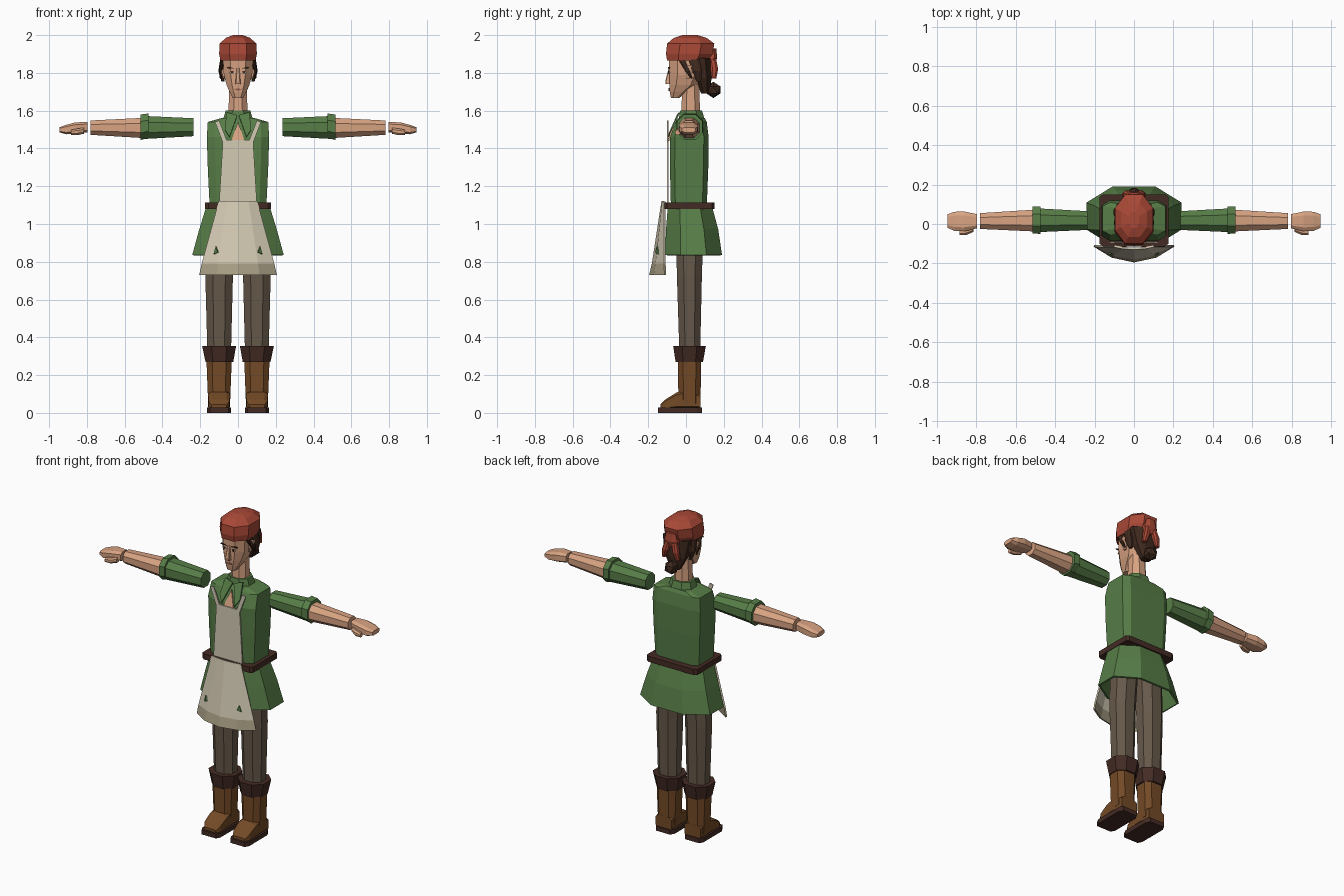
import bpy
import bmesh
from mathutils import Vector

default_cube = bpy.data.objects.get("Cube")
if default_cube:
    bpy.data.objects.remove(default_cube, do_unlink=True)


def material(name, *srgb):
    """Flat material from 0-255 display values, stored as linear."""
    linear = [((c / 255 + 0.055) / 1.055) ** 2.4 for c in srgb]
    mat = bpy.data.materials.new(name)
    mat.use_nodes = True
    mat.diffuse_color = (*linear, 1)
    shader = mat.node_tree.nodes["Principled BSDF"]
    shader.inputs["Base Color"].default_value = (*linear, 1)
    shader.inputs["Roughness"].default_value = 0.9
    return mat


RED = material("cap red", 168, 72, 54)
SKIN = material("skin", 216, 163, 130)
GREEN = material("tunic green", 87, 125, 71)
CREAM = material("apron linen", 212, 203, 180)
TAN = material("apron hem", 170, 160, 134)
TROUSER = material("trouser brown", 102, 88, 74)
BOOT = material("boot leather", 116, 74, 38)
DARK = material("dark leather", 68, 43, 36)
HAIR = material("hair brown", 62, 41, 30)
LIPS = material("lip brown", 158, 98, 80)


def finish(name, bm, mats, thickness=0.0, closed=True):
    if closed:
        bmesh.ops.recalc_face_normals(bm, faces=bm.faces)
    mesh = bpy.data.meshes.new(name)
    bm.to_mesh(mesh)
    bm.free()
    for mat in mats:
        mesh.materials.append(mat)
    obj = bpy.data.objects.new(name, mesh)
    bpy.context.collection.objects.link(obj)
    if thickness:
        shell = obj.modifiers.new("thickness", "SOLIDIFY")
        shell.thickness = thickness
        shell.offset = 0
    return obj


def loft(name, mat, rings, axis="z", k=0.55, side=1, capped=True, thickness=0.0):
    """Skin chamfered-box rings (position, u min, u max, v min, v max) along an axis."""
    bm = bmesh.new()
    c = 1 - k
    outline = [(1, -c), (1, c), (c, 1), (-c, 1), (-1, c), (-1, -c), (-c, -1), (c, -1)]
    loops = []
    for p, u0, u1, v0, v1 in rings:
        loop = []
        for a, b in outline:
            u = (u0 + u1 + a * (u1 - u0)) / 2
            v = (v0 + v1 + b * (v1 - v0)) / 2
            x, y, z = {"x": (p, u, v), "y": (u, p, v), "z": (u, v, p)}[axis]
            loop.append(bm.verts.new((x * side, y, z)))
        loops.append(loop)
    n = len(outline)
    for low, high in zip(loops, loops[1:]):
        for i in range(n):
            j = (i + 1) % n
            bm.faces.new((low[i], low[j], high[j], high[i]))
    if capped:
        bm.faces.new(loops[0])
        bm.faces.new(loops[-1])
    return finish(name, bm, [mat], thickness)


def plate(name, mat, points, side=1, thickness=0.008):
    bm = bmesh.new()
    bm.faces.new([bm.verts.new((x * side, y, z)) for x, y, z in points])
    return finish(name, bm, [mat], thickness)


def front_plate(name, mat, y, outline, side=1, thickness=0.008):
    return plate(name, mat, [(x, y, z) for x, z in outline], side, thickness)


# Tunic body, collar and flared open skirt
loft("tunic_body", GREEN, [
    (1.09, -.15, .15, -.08, .11), (1.3, -.16, .16, -.085, .118),
    (1.46, -.165, .165, -.085, .12), (1.54, -.16, .16, -.055, .11),
    (1.56, -.09, .09, -.04, .1)], k=0.25)
loft("collar", GREEN, [
    (1.52, -.12, .12, -.06, .11), (1.55, -.08, .08, -.04, .1),
    (1.6, -.065, .065, -.03, .085)])
loft("tunic_skirt", GREEN, [
    (1.1, -.16, .16, -.09, .13), (.97, -.2, .2, -.1, .165),
    (.835, -.237, .237, -.105, .185)], capped=False, thickness=0.012)
front_plate("tunic_floor", GREEN, 0.02, [(-.13, 1.08), (.13, 1.08), (.1, 1.05), (-.1, 1.05)])
plate("open_neck", SKIN, [(-.035, -.092, 1.44), (.035, -.092, 1.44), (0, -.062, 1.54)])

# Belt
loft("belt", DARK, [(z, -.175, .175, -.113, .15) for z in (1.08, 1.115)], k=0.1)

# Apron bib
front_plate("apron_bib", CREAM, -0.096, [(-.1, 1.11), (.1, 1.11), (.08, 1.445), (-.08, 1.445)])

# Bowed apron skirt with a darker hem
bm = bmesh.new()
bend = ((-1, 0), (-.55, .7), (0, 1), (.55, .7), (1, 0))
rows = [[bm.verts.new((u * half, edge - b * bow, z)) for u, b in bend]
        for z, half, edge, bow in ((1.12, .1, -.113, .012), (.79, .19, -.112, .064),
                                   (.73, .203, -.11, .08))]
for r, (upper, lower) in enumerate(zip(rows, rows[1:])):
    for i in range(len(bend) - 1):
        face = bm.faces.new((upper[i], lower[i], lower[i + 1], upper[i + 1]))
        face.material_index = r
finish("apron_skirt", bm, [CREAM, TAN], 0.01, closed=False)

# Head, neck, cap and hair
loft("neck", SKIN, [(1.55, -.052, .052, -.025, .075), (1.76, -.045, .045, -.02, .07)])
loft("head", SKIN, [
    (1.668, -.028, .028, -.08, -.035), (1.7, -.045, .045, -.086, .01),
    (1.735, -.06, .06, -.088, .06), (1.79, -.075, .075, -.088, .09),
    (1.88, -.08, .08, -.09, .1)], k=0.48)
loft("nose", SKIN, [
    (1.74, -.015, .015, -.108, -.08), (1.755, -.013, .013, -.11, -.08),
    (1.825, -.007, .007, -.092, -.08)], k=0.3)
front_plate("mouth", LIPS, -0.088, [(-.022, 1.712), (0, 1.705), (.022, 1.712), (0, 1.72)])
loft("cap", RED, [
    (1.865, -.093, .093, -.1, .115), (1.9, -.1, .1, -.106, .14),
    (1.955, -.097, .097, -.1, .15), (1.985, -.065, .065, -.065, .11),
    (2.0, -.025, .025, -.02, .06)])
loft("cap_knot", RED, [
    (1.84, -.035, .035, .1, .15), (1.88, -.045, .045, .11, .165),
    (1.93, -.03, .03, .12, .16)])
loft("hair_back", HAIR, [
    (1.69, -.03, .03, .08, .125), (1.77, -.07, .07, .05, .135),
    (1.88, -.09, .09, .025, .13)])
bm = bmesh.new()
bmesh.ops.create_icosphere(bm, subdivisions=1, radius=0.043)
bmesh.ops.translate(bm, verts=bm.verts, vec=Vector((0, .145, 1.71)))
finish("hair_bun", bm, [HAIR])

for side, label in ((1, "left"), (-1, "right")):
    # Apron straps, tears and collar lapels
    front_plate(label + "_strap", CREAM, -0.096,
                [(.058, 1.44), (.08, 1.43), (.122, 1.54), (.1, 1.548)], side)
    plate(label + "_apron_tear", GREEN,
          [(.105, -.16, .85), (.128, -.148, .84), (.116, -.152, .88)], side, 0.009)
    plate(label + "_lapel", GREEN,
          [(.004, -.045, 1.575), (.06, -.035, 1.59), (.07, -.078, 1.5), (.045, -.096, 1.46)], side)

    # Face details
    front_plate(label + "_brow", HAIR, -0.09,
                [(.014, 1.822), (.045, 1.832), (.06, 1.826), (.045, 1.824)], side)
    front_plate(label + "_eye", CREAM, -0.088,
                [(.016, 1.8), (.03, 1.794), (.046, 1.803), (.03, 1.81)], side)
    front_plate(label + "_iris", HAIR, -0.09,
                [(.025, 1.797), (.036, 1.797), (.036, 1.81), (.025, 1.81)], side)
    loft(label + "_ear", SKIN, [
        (1.77, .07, .08, .0, .02), (1.8, .07, .09, -.005, .035),
        (1.84, .07, .097, .0, .04)], side=side)

    # Swept locks and cap tails
    loft(label + "_temple_lock", HAIR, [
        (1.77, .09, .096, .025, .035), (1.81, .083, .102, -.005, .02),
        (1.875, .07, .09, -.045, -.01)], side=side)
    loft(label + "_ear_lock", HAIR, [
        (1.755, .072, .088, .055, .08), (1.81, .07, .104, .035, .085),
        (1.875, .07, .094, .01, .07)], side=side)
    loft(label + "_cap_tail", RED, [
        (1.77, .035, .06, .135, .16), (1.82, .015, .055, .13, .17),
        (1.9, .0, .03, .12, .155)], side=side)

    # Sleeve, rolled cuff, forearm and hand
    loft(label + "_sleeve", GREEN, [
        (.235, -.03, .065, 1.465, 1.56), (.5, -.042, .08, 1.45, 1.572)], "x", side=side)
    loft(label + "_sleeve_cuff", GREEN, [
        (.475, -.05, .09, 1.455, 1.585), (.515, -.048, .088, 1.445, 1.58)], "x", side=side)
    loft(label + "_forearm", SKIN, [
        (.5, -.038, .073, 1.455, 1.562), (.78, -.025, .055, 1.472, 1.548)], "x", side=side)
    loft(label + "_hand", SKIN, [
        (.797, -.022, .05, 1.485, 1.54), (.86, -.037, .063, 1.478, 1.538),
        (.91, -.035, .062, 1.475, 1.525), (.945, -.02, .05, 1.485, 1.512)],
        "x", k=0.4, side=side)
    loft(label + "_thumb", SKIN, [
        (.815, -.04, -.01, 1.478, 1.51), (.85, -.056, -.02, 1.47, 1.505),
        (.885, -.057, -.03, 1.472, 1.498)], "x", side=side)

    # Trouser leg, boot with folded top, foot and sole
    loft(label + "_trouser_leg", TROUSER, [
        (.32, .037, .162, -.035, .075), (.72, .027, .173, -.048, .084),
        (1.06, .008, .16, -.055, .095)], side=side)
    loft(label + "_boot_fold", DARK, [
        (.27, .025, .172, -.055, .09), (.355, .01, .19, -.068, .105)], side=side)
    loft(label + "_boot_shaft", BOOT, [
        (.05, .042, .158, -.04, .077), (.28, .033, .167, -.043, .08)], k=0.45, side=side)
    loft(label + "_boot_foot", BOOT, [
        (-.135, .06, .14, .02, .045), (-.11, .045, .155, .02, .07),
        (-.05, .042, .158, .02, .108), (0, .042, .158, .02, .12),
        (.078, .045, .155, .02, .1)], "y", k=0.3, side=side)
    loft(label + "_boot_sole", DARK, [
        (z, .037, .163, -.147, .085) for z in (0, .028)], k=0.22, side=side)
